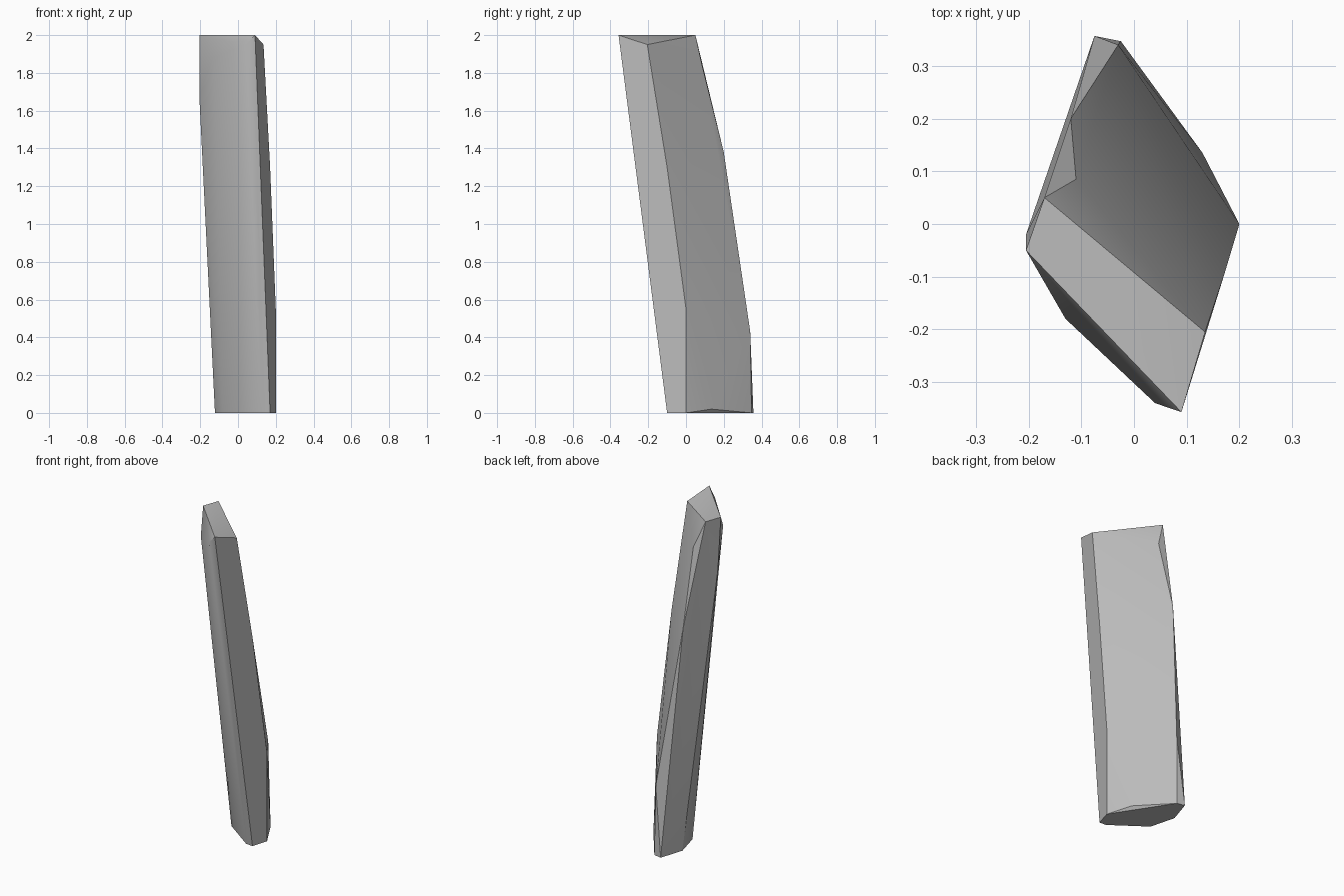
import bpy
import bmesh
import math

# Remove the default cube only
default_cube = bpy.data.objects.get("Cube")
if default_cube:
    bpy.data.objects.remove(default_cube, do_unlink=True)


def make_material(name, colour):
    """One plain flat colour."""
    material = bpy.data.materials.new(name)
    material.use_nodes = True
    material.diffuse_color = colour
    shader = material.node_tree.nodes["Principled BSDF"]
    shader.inputs["Base Color"].default_value = colour
    return material


def hull_object(name, corners, material):
    """Wrap a faceted convex solid around a set of corner points."""
    mesh = bpy.data.meshes.new(name)
    bm = bmesh.new()
    verts = [bm.verts.new(corner) for corner in corners]
    result = bmesh.ops.convex_hull(bm, input=verts)
    unused = {v for v in result["geom_interior"] + result["geom_unused"]
              if isinstance(v, bmesh.types.BMVert) and v.is_valid}
    bmesh.ops.delete(bm, geom=list(unused), context="VERTS")
    bmesh.ops.dissolve_limit(bm, angle_limit=math.radians(1),
                             verts=bm.verts[:], edges=bm.edges[:])
    bmesh.ops.recalc_face_normals(bm, faces=bm.faces[:])
    bm.to_mesh(mesh)
    bm.free()
    obj = bpy.data.objects.new(name, mesh)
    bpy.context.collection.objects.link(obj)
    mesh.materials.append(material)
    return obj


# Slanted crown of the leaning slab
crown = [(-.205, -.05, 2), (.09, -.357, 2), (.135, -.205, 1.95), (-.17, .05, 2)]

# Swellings that round off the front and back near the crown
shoulders = [(-.13, -.18, 1.88), (.04, -.34, 1.95), (-.11, .085, 1.84)]

# Kinks along the long side edges
side_edges = [(-.205, -.02, 1.68), (-.12, .2, 1.38), (.17, -.1, 1.3),
              (.2, 0, .55), (-.03, .34, .43)]

# Eight-sided foot resting on the ground
foot = [(.17, -.1, 0), (.2, 0, 0), (.13, .135, .02), (-.025, .347, 0),
        (-.075, .357, 0), (-.122, .21, 0), (-.08, .05, 0), (.125, -.097, 0)]

stone_grey = make_material("stone grey", (.5, .5, .5, 1))
slab = hull_object("leaning_stone_slab",
                   crown + shoulders + side_edges + foot, stone_grey)

# Soft faces with crisp long edges
bpy.ops.object.select_all(action="DESELECT")
slab.select_set(True)
bpy.context.view_layer.objects.active = slab
bpy.ops.object.shade_smooth_by_angle(angle=math.radians(30))
